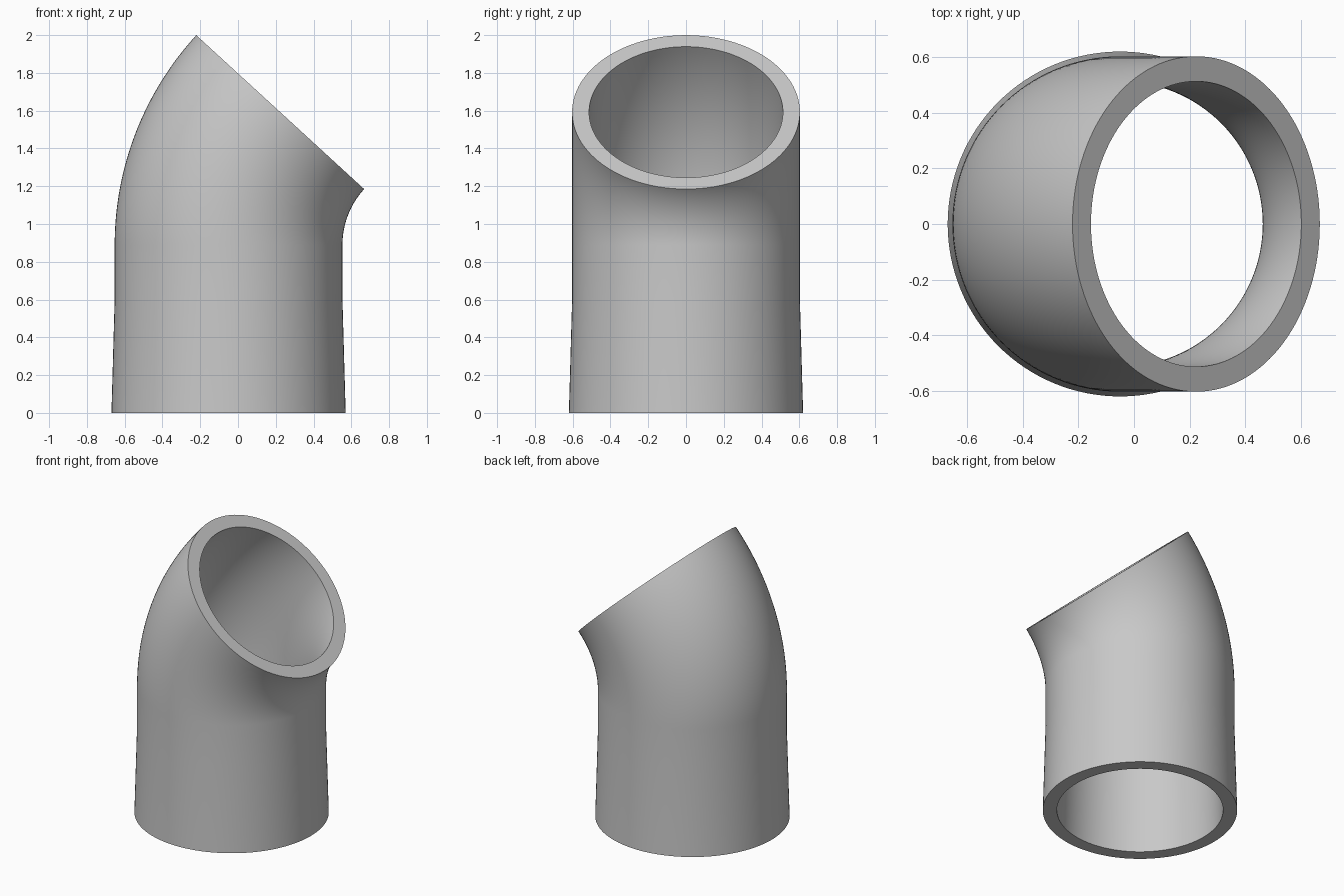
import bpy, bmesh, math
from mathutils import Vector

if "Cube" in bpy.data.objects:
    bpy.data.objects.remove(bpy.data.objects["Cube"])

SIDES = 128
AXIS_X = -0.05
TAPER_Z, BEND_Z = 0.6, 0.889          # end of the flared foot, start of the bend
BEND_R, BEND_ANGLE = 1.041, math.radians(42.5)
BEND_STEPS = 32
OUTER, INNER, FLARE = 0.603, 0.513, 0.017

grey = bpy.data.materials.new("pipe grey")
grey.diffuse_color = (0.58, 0.58, 0.58, 1)
grey.use_nodes = True
grey.node_tree.nodes["Principled BSDF"].inputs["Base Color"].default_value = grey.diffuse_color

# Centre line stations: (centre, tilt, extra radius)
stations = [(Vector((AXIS_X, 0, 0)), 0, FLARE),
            (Vector((AXIS_X, 0, TAPER_Z)), 0, 0)]
for i in range(BEND_STEPS + 1):
    a = BEND_ANGLE * i / BEND_STEPS
    centre = Vector((AXIS_X + BEND_R * (1 - math.cos(a)), 0,
                     BEND_Z + BEND_R * math.sin(a)))
    stations.append((centre, a, 0))

bm = bmesh.new()


def ring(centre, tilt, radius):
    """Circle of vertices square to the tilted centre line."""
    across = Vector((math.cos(tilt), 0, -math.sin(tilt)))
    side = Vector((0, 1, 0))
    verts = []
    for k in range(SIDES):
        t = 2 * math.pi * k / SIDES
        verts.append(bm.verts.new(centre + radius * (math.cos(t) * across + math.sin(t) * side)))
    return verts


# Outer wall going up, then the bore coming back down; closed by the two rims
rings = [ring(c, a, OUTER + f) for c, a, f in stations]
rings += [ring(c, a, INNER + f) for c, a, f in reversed(stations)]
for low, high in zip(rings, rings[1:] + rings[:1]):
    for k in range(SIDES):
        n = (k + 1) % SIDES
        bm.faces.new((low[k], low[n], high[n], high[k]))
bmesh.ops.recalc_face_normals(bm, faces=bm.faces)

mesh = bpy.data.meshes.new("pipe_elbow")
bm.to_mesh(mesh)
bm.free()
mesh.materials.append(grey)
pipe = bpy.data.objects.new("pipe_elbow", mesh)
bpy.context.collection.objects.link(pipe)

# Smooth walls, crisp rims
bpy.context.view_layer.objects.active = pipe
pipe.select_set(True)
bpy.ops.object.shade_smooth_by_angle(angle=math.radians(30))
